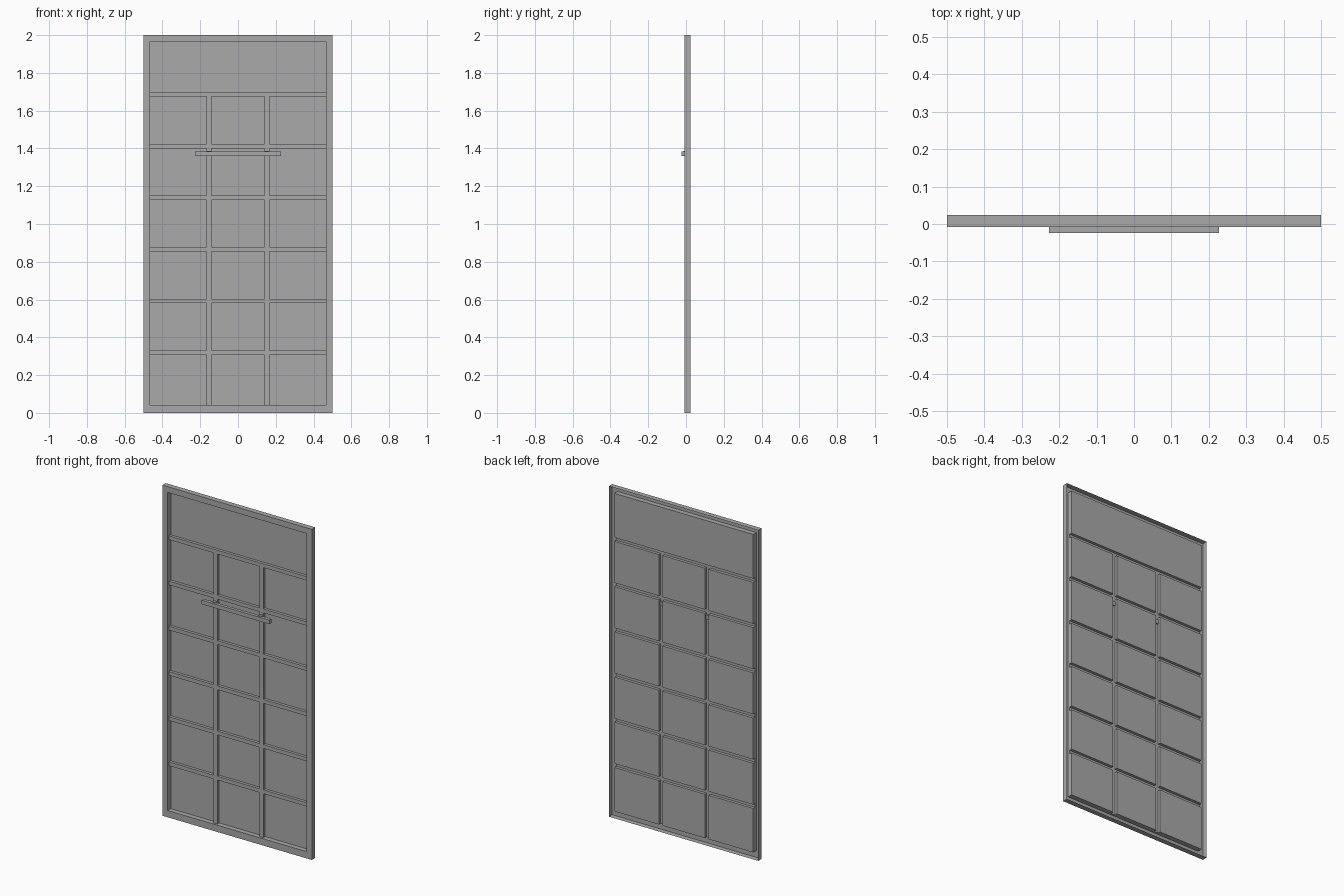
import bpy, bmesh

cube = bpy.data.objects.get("Cube")
if cube:
    bpy.data.objects.remove(cube, do_unlink=True)

grey = bpy.data.materials.new("plain grey")
grey.use_nodes = True
colour = (0.4, 0.4, 0.4, 1)
grey.diffuse_color = colour
grey.node_tree.nodes["Principled BSDF"].inputs["Base Color"].default_value = colour

BACK, FLANGE, RIB, PANEL = 0.0235, -0.0085, 0.004, 0.0215


def finish(name, bm):
    mesh = bpy.data.meshes.new(name)
    bm.to_mesh(mesh)
    bm.free()
    mesh.materials.append(grey)
    obj = bpy.data.objects.new(name, mesh)
    bpy.context.collection.objects.link(obj)
    return obj


def box(name, x0, x1, y0, y1, z0, z1):
    bm = bmesh.new()
    bmesh.ops.create_cube(bm, size=1)
    for v in bm.verts:
        v.co = ((x0 + x1) / 2 + v.co.x * (x1 - x0),
                (y0 + y1) / 2 + v.co.y * (y1 - y0),
                (z0 + z1) / 2 + v.co.z * (z1 - z0))
    return finish(name, bm)


# Cut lines of the pressed sheet
xs = [-0.5, -0.465, -0.167, -0.141, 0.141, 0.167, 0.465, 0.5]
zs = [0, 0.041]
for i in range(6):
    top = 0.33 + 0.2735 * i
    zs += [top - 0.023, top]
zs += [1.965, 2]
nx, nz = len(xs) - 1, len(zs) - 1


def depth(i, k):
    """Depth of one cell; outside the sheet is the back of the rim."""
    if not (0 <= i < nx and 0 <= k < nz):
        return BACK
    if i in (0, nx - 1) or k in (0, nz - 1):
        return FLANGE
    horizontal = k % 2 == 0
    upright = i in (2, 4) and k < nz - 2
    return RIB if horizontal or upright else PANEL


# Pressed sheet: flat cells joined by step walls, with an open back
bm = bmesh.new()


def quad(*points):
    bm.faces.new([bm.verts.new(p) for p in points])


for i in range(nx + 1):
    for k in range(nz + 1):
        d = depth(i, k)
        x0, z0 = xs[i], zs[k]
        if i < nx and k < nz:
            x1, z1 = xs[i + 1], zs[k + 1]
            quad((x0, d, z0), (x1, d, z0), (x1, d, z1), (x0, d, z1))
        left, below = depth(i - 1, k), depth(i, k - 1)
        if k < nz and left != d:
            z1 = zs[k + 1]
            quad((x0, left, z0), (x0, d, z0), (x0, d, z1), (x0, left, z1))
        if i < nx and below != d:
            x1 = xs[i + 1]
            quad((x0, below, z0), (x1, below, z0), (x1, d, z0), (x0, d, z0))

bmesh.ops.remove_doubles(bm, verts=bm.verts, dist=0.0001)
bmesh.ops.dissolve_limit(bm, angle_limit=0.01, verts=bm.verts, edges=bm.edges)
bmesh.ops.recalc_face_normals(bm, faces=bm.faces)
finish("door_panel", bm)

# Handle bar and the two brackets that hold it on the uprights
box("handle_bar", -0.227, 0.227, -BACK, -0.004, 1.359, 1.383)
for side, x in (("right", -0.154), ("left", 0.154)):
    box(side + "_handle_bracket", x - 0.0125, x + 0.0125, -0.012, 0.011, 1.361, 1.386)
